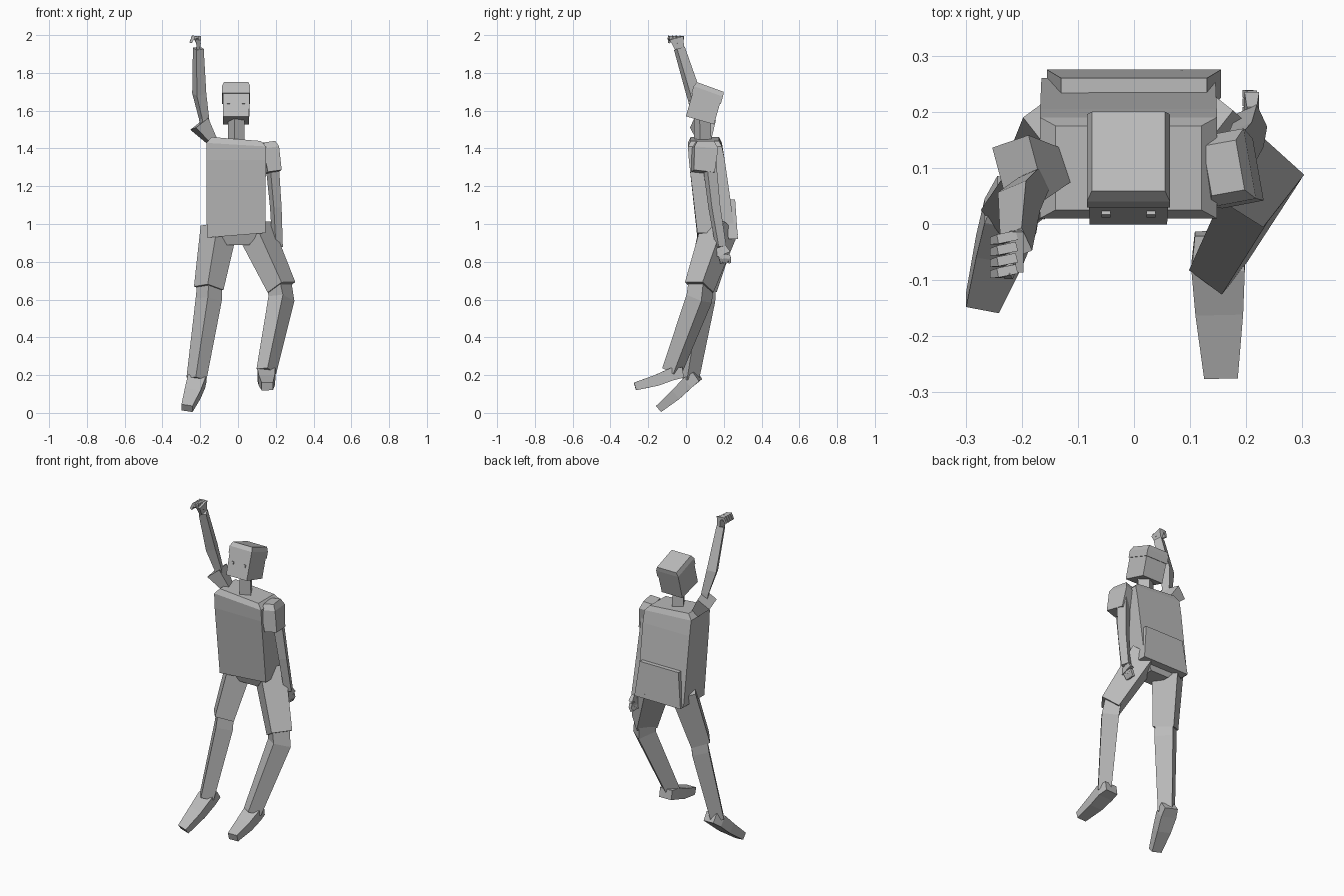
import bpy, bmesh, math
from mathutils import Vector, Matrix

cube = bpy.data.objects.get("Cube")
if cube:
    bpy.data.objects.remove(cube, do_unlink=True)

grey = bpy.data.materials.new("plain grey")
grey.use_nodes = True
colour = (.5, .5, .5, 1)
grey.diffuse_color = colour
grey.node_tree.nodes["Principled BSDF"].inputs["Base Color"].default_value = colour


def point(x, y, z):
    return Vector((x, y, z))


def rectangle(centre, across, along, width, depth):
    """Four corners of a cross-section, in order around it."""
    half_width, half_depth = across * width / 2, along * depth / 2
    return [centre - half_width - half_depth, centre + half_width - half_depth,
            centre + half_width + half_depth, centre - half_width + half_depth]


def bridge(name, rings):
    """Skin a run of four-cornered cross-sections and cap both ends."""
    bm = bmesh.new()
    loops = [[bm.verts.new(corner) for corner in ring] for ring in rings]
    for lower, upper in zip(loops, loops[1:]):
        for i in range(len(lower)):
            bm.faces.new((lower[i - 1], lower[i], upper[i], upper[i - 1]))
    bm.faces.new(loops[0])
    bm.faces.new(loops[-1])
    bmesh.ops.recalc_face_normals(bm, faces=bm.faces)
    mesh = bpy.data.meshes.new(name)
    bm.to_mesh(mesh)
    bm.free()
    mesh.materials.append(grey)
    obj = bpy.data.objects.new(name, mesh)
    bpy.context.collection.objects.link(obj)
    return obj


def limb(name, joints, widths, ratio=1.1, yaw=0):
    """Box-section tube through the joints; ratio is depth over width."""
    facing = Matrix.Rotation(math.radians(yaw), 3, "Z") @ Vector((1, 0, 0))
    rings = []
    for i, (joint, width) in enumerate(zip(joints, widths)):
        before, after = joints[max(i - 1, 0)], joints[min(i + 1, len(joints) - 1)]
        tangent = (after - before).normalized()
        across = (facing - tangent * facing.dot(tangent)).normalized()
        rings.append(rectangle(joint, across, tangent.cross(across), width, width * ratio))
    return bridge(name, rings)


def stack(name, x, levels, pitch=0):
    """Block of outlines; a level is y, z, width, depth and any sideways slope."""
    along = Vector((0, math.cos(math.radians(pitch)), math.sin(math.radians(pitch))))
    return bridge(name, [rectangle(point(x, y, z), Vector((1, 0, sum(slope))), along, width, depth)
                         for y, z, width, depth, *slope in levels])


def hand(side, wrist, knuckle, spread, reach, curl):
    """Palm, four fingers fanned along spread, and a thumb."""
    limb(side + "_palm", (wrist, knuckle), (.05, .075), ratio=.35, yaw=90)
    for i in range(4):
        base = knuckle + spread * (i - 1.5)
        bend = base + reach * .7
        limb(f"{side}_finger_{i + 1}", (base, bend, base + reach + curl),
             (.017, .017, .013), yaw=90)
    limb(side + "_thumb", (wrist.lerp(knuckle, .5), knuckle + spread * 2 + reach * .4),
         (.02, .015), yaw=90)


def leg(side, hip, hem, ankle, toe, yaw):
    """Loose thigh tube over a narrower shin, and a wedge shoe."""
    drop = Vector((0, 0, -.03))
    limb(side + "_thigh", (hip, hem), (.135, .108), yaw=yaw)
    limb(side + "_shin", (hem.lerp(hip, .1), hem + drop * 2, ankle), (.09, .095, .073), yaw=yaw)
    heel = ankle.lerp(toe, -.3) + drop
    instep = ankle + drop / 2
    ball = ankle.lerp(toe, .4) + drop / 2
    limb(side + "_shoe", (heel, instep, ball, toe), (.08, .095, .085, .06), ratio=.7)


# Torso with chamfered shoulders, pelvis and back flap
stack("jacket_torso", -.01, [
    (.16, .94, .31, .2, .08), (.11, 1.34, .315, .19), (.1, 1.42, .315, .18, -.06),
    (.1, 1.45, .26, .15, -.08)])
stack("pelvis", 0, [(.16, .89, .12, .12), (.16, .96, .24, .17)])
stack("back_flap", 0, [(.25, .92, .31, .05), (.23, 1.13, .26, .06)])
limb("neck", (point(-.01, .09, 1.41), point(-.01, .085, 1.6)), (.062, .062), yaw=30)

# Head, tilted back, with a cap of hair and two eyes
head = stack("head", 0, [(0, -.095, .138, .155), (0, .06, .142, .155)])
hair = stack("hair_cap", 0, [(0, .025, .148, .165), (0, .065, .148, .165), (.005, .09, .13, .15)],
             pitch=-4)
eyes = [stack(side + "_eye", x, [(-.08, -.027, .016, .008), (-.08, -.01, .016, .008)])
        for side, x in (("right", -.04), ("left", .04))]
tilt = Matrix.Translation((-.01, .1, 1.64)) @ Matrix.Rotation(math.radians(-16), 4, "X")
for part in (head, hair, *eyes):
    part.data.transform(tilt)

# Raised right arm with a flared sleeve
cuff = point(-.205, .09, 1.53)
elbow = point(-.205, .04, 1.69)
wrist = point(-.21, -.035, 1.93)
limb("right_sleeve", (point(-.13, .1, 1.43), cuff), (.04, .085), ratio=1.4, yaw=15)
limb("right_arm", (point(-.17, .08, 1.47), point(-.18, .07, 1.56), elbow, wrist),
     (.035, .04, .055, .042), yaw=25)
hand("right", wrist, point(-.21, -.05, 1.985), spread=Vector((0, -.02, 0)),
     reach=Vector((-.04, -.01, .005)), curl=Vector((0, 0, -.03)))

# Lowered left arm
limb("left_sleeve", (point(.16, .1, 1.435), point(.165, .1, 1.4), point(.185, .09, 1.275)),
     (.06, .085, .075), ratio=1.5, yaw=10)
elbow = point(.2, .15, 1.09)
wrist = point(.21, .185, .88)
limb("left_arm", (point(.17, .12, 1.4), point(.185, .13, 1.27), elbow, wrist),
     (.05, .05, .045, .04), yaw=25)
hand("left", wrist, point(.21, .2, .84), spread=Vector((0, -.015, 0)),
     reach=Vector((0, .01, -.03)), curl=Vector((-.01, 0, -.015)))

# Legs, each turned outward
leg("right", hip=point(-.1, .17, .98), hem=point(-.155, .085, .66),
    ankle=point(-.22, .015, .18), toe=point(-.27, -.14, .025), yaw=38)
leg("left", hip=point(.085, .18, .98), hem=point(.23, .07, .665),
    ankle=point(.15, -.075, .22), toe=point(.155, -.27, .14), yaw=-38)
